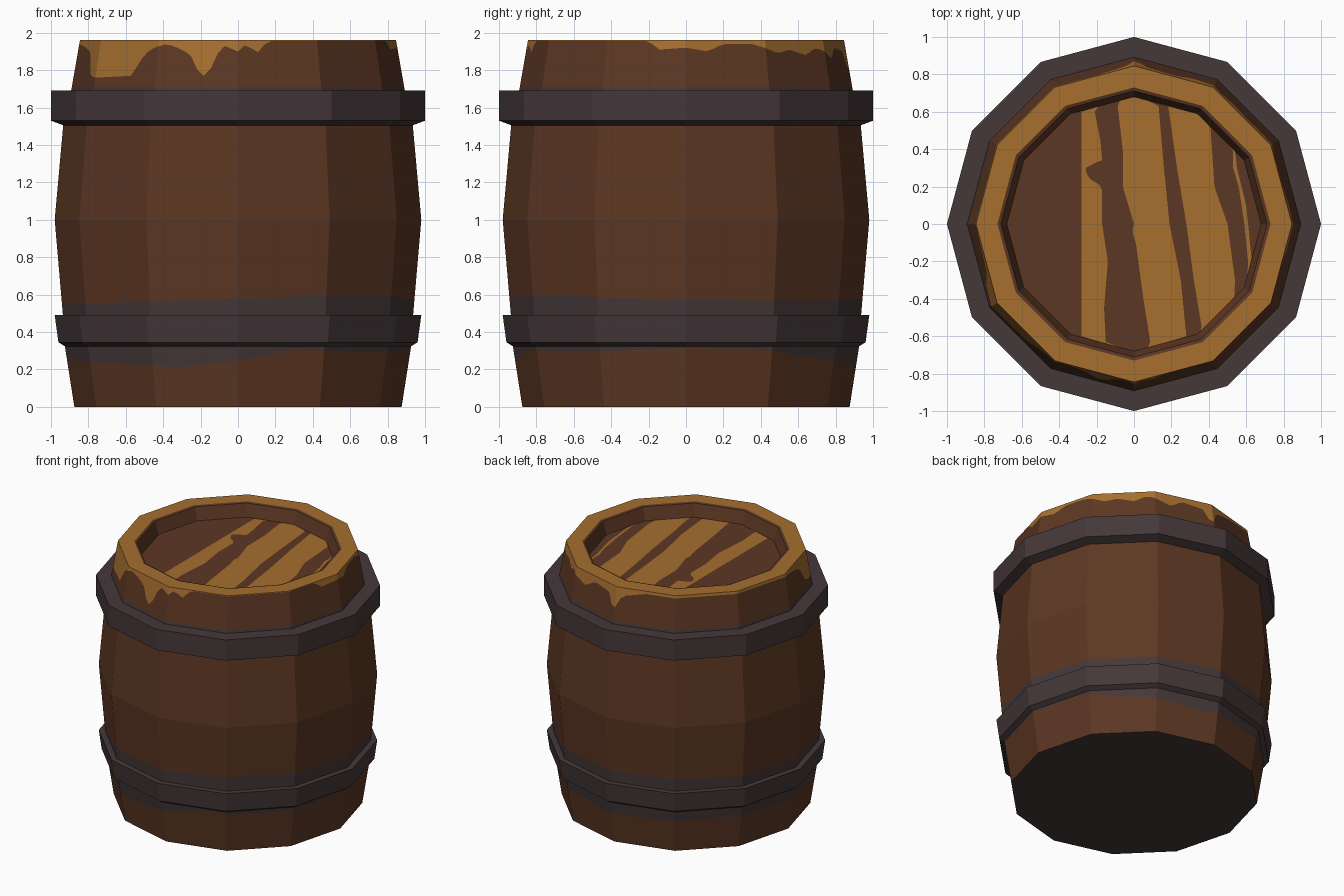
import bpy, bmesh, math

if "Cube" in bpy.data.objects:
    bpy.data.objects.remove(bpy.data.objects["Cube"])

SIDES, SUB = 12, 12          # barrel facets, paint columns per facet


def material(name, hexcode):
    lin = []
    for i in (0, 2, 4):
        c = int(hexcode[i:i + 2], 16) / 255
        lin.append(c / 12.92 if c <= 0.04045 else ((c + 0.055) / 1.055) ** 2.4)
    m = bpy.data.materials.new(name)
    m.diffuse_color = (*lin, 1)
    m.use_nodes = True
    m.node_tree.nodes["Principled BSDF"].inputs["Base Color"].default_value = m.diffuse_color
    return m


MATS = [material("brown wood", "5C3723"), material("ochre wood", "A66F2F"),
        material("dark iron", "453839")]
BROWN, OCHRE, IRON = 0, 1, 2


def make_object(name, bm):
    bmesh.ops.remove_doubles(bm, verts=bm.verts, dist=0.0002)
    me = bpy.data.meshes.new(name)
    bm.to_mesh(me)
    bm.free()
    for m in MATS:
        me.materials.append(m)
    ob = bpy.data.objects.new(name, me)
    bpy.context.collection.objects.link(ob)
    return ob


def interp(table, x):
    if x <= table[0][0]:
        return table[0][1]
    for (x0, y0), (x1, y1) in zip(table, table[1:]):
        if x <= x1:
            return y0 + (y1 - y0) * (x - x0) / (x1 - x0)
    return table[-1][1]


def direction(col, sub):
    """Point on the unit 12-gon; columns between corners stay on the flat side."""
    k, t = divmod(col, sub)
    a, b = (2 * math.pi * (k + i) / SIDES - math.pi for i in (0, 1))
    t /= sub
    return (math.cos(a) * (1 - t) + math.cos(b) * t,
            math.sin(a) * (1 - t) + math.sin(b) * t)


def lathe(name, rings, mats, sub=1):
    """rings(angle in degrees) gives (radius, height) points; one material per band."""
    bm = bmesh.new()
    n = SIDES * sub
    cols = []
    for c in range(n):
        dx, dy = direction(c, sub)
        ang = math.degrees(math.atan2(dy, dx))
        cols.append([bm.verts.new((dx * r, dy * r, z)) for r, z in rings(ang)])
    for c in range(n):
        p, q = cols[c], cols[(c + 1) % n]
        for i, m in enumerate(mats):
            bm.faces.new((p[i], q[i], q[i + 1], p[i + 1])).material_index = m
    return make_object(name, bm)


# Staves: barrel curve, with painted edges that vary around the barrel
CURVE = [(0, .875), (.32, .925), (.5, .937), (1, .98), (1.5, .935), (1.69, .892), (1.96, .845)]
DRIPS = [(-180, 1.94), (-170, 1.92), (-163, 1.9), (-160, 1.85), (-157, 1.77), (-150, 1.76),
         (-132, 1.77), (-128, 1.86), (-124, 1.91), (-117, 1.94), (-111, 1.91), (-107, 1.87),
         (-104, 1.77), (-101, 1.77), (-98, 1.88), (-95, 1.93), (-90, 1.9), (-87, 1.94),
         (-83, 1.89), (-79, 1.955), (-14, 1.955), (-10, 1.91), (0, 1.92), (8, 1.9),
         (14, 1.94), (25, 1.94), (36, 1.89), (42, 1.91), (50, 1.88), (56, 1.92),
         (68, 1.86), (74, 1.92), (85, 1.9), (89, 1.78), (93, 1.9), (105, 1.94), (180, 1.94)]
STAIN_LOW = [(-180, .25), (-150, .24), (-120, .22), (-110, .21), (-90, .25), (-78, .28),
             (-72, .31), (-40, .29), (0, .315), (25, .31), (45, .27), (80, .23),
             (130, .25), (180, .25)]
STAIN_HIGH = [(-180, .56), (-150, .55), (-110, .57), (-90, .58), (-50, .6), (-10, .575),
              (45, .565), (110, .58), (180, .56)]


def stave_rings(ang):
    zs = [0, interp(STAIN_LOW, ang), .32, .5, interp(STAIN_HIGH, ang), 1, 1.5,
          1.69, 1.71, interp(DRIPS, ang), 1.96]
    return [(0, 0)] + [(interp(CURVE, z), z) for z in zs]


lathe("staves_and_bottom", stave_rings,
      [IRON, BROWN, IRON, IRON, IRON, BROWN, BROWN, BROWN, IRON, BROWN, OCHRE], SUB)

# Rim with ochre top and brown inner wall
lathe("top_rim", lambda a: [(.845, 1.96), (.73, 1.96), (.712, 1.955), (.68, 1.86)],
      [OCHRE, BROWN, BROWN])

# Iron hoops
lathe("upper_hoop", lambda a: [(.92, 1.50), (1, 1.53), (1, 1.69), (.88, 1.69)], [IRON] * 3)
lathe("lower_hoop", lambda a: [(.92, .32), (.96, .345), (.98, .49), (.92, .49)], [IRON] * 3)

# Lid: recessed 12-gon cut into wavy stripes, alternating brown and ochre
R = .68
EDGES = [
    [(-.7, -.28), (.7, -.28)],
    [(-.65, -.15), (-.45, -.16), (-.2, -.14), (0, -.17), (.2, -.17), (.25, -.25),
     (.31, -.26), (.34, -.17), (.45, -.18), (.65, -.22)],
    [(-.65, .09), (-.4, .05), (-.1, .01), (-.04, -.01), (0, .0), (.2, -.06), (.4, -.06), (.65, -.09)],
    [(-.6, .28), (-.3, .25), (0, .19), (.3, .16), (.65, .13)],
    [(-.6, .37), (-.3, .32), (0, .28), (.3, .23), (.65, .18)],
    [(-.55, .53), (-.3, .54), (0, .5), (.2, .43), (.65, .4)],
    [(-.4, .6), (-.2, .61), (0, .59), (.2, .56), (.3, .53), (.5, .53)],
    [(-.3, .64), (-.1, .62), (.1, .60), (.3, .55), (.5, .53)],
]
corners = sorted((R * math.sin(math.radians(a)), R * math.cos(math.radians(a)))
                 for a in range(-90, 91, 30))
ys = sorted({round(y, 4) for y, _ in corners} | {round(-.66 + .03 * i, 4) for i in range(45)})


def lid_row(y):
    w = interp(corners, y)
    return [-w] + [max(-w, min(w, interp(e, y))) for e in EDGES] + [w]


bm = bmesh.new()
for y0, y1 in zip(ys, ys[1:]):
    lo, hi = lid_row(y0), lid_row(y1)
    for i in range(len(lo) - 1):
        if max(lo[i + 1] - lo[i], hi[i + 1] - hi[i]) < .001:
            continue
        vs = [bm.verts.new((x, y, 1.86)) for x, y in
              ((lo[i], y0), (lo[i + 1], y0), (hi[i + 1], y1), (hi[i], y1))]
        bm.faces.new(vs).material_index = OCHRE if i % 2 else BROWN
    if y1 >= corners[-1][0] - .0001:
        break
make_object("lid", bm)
